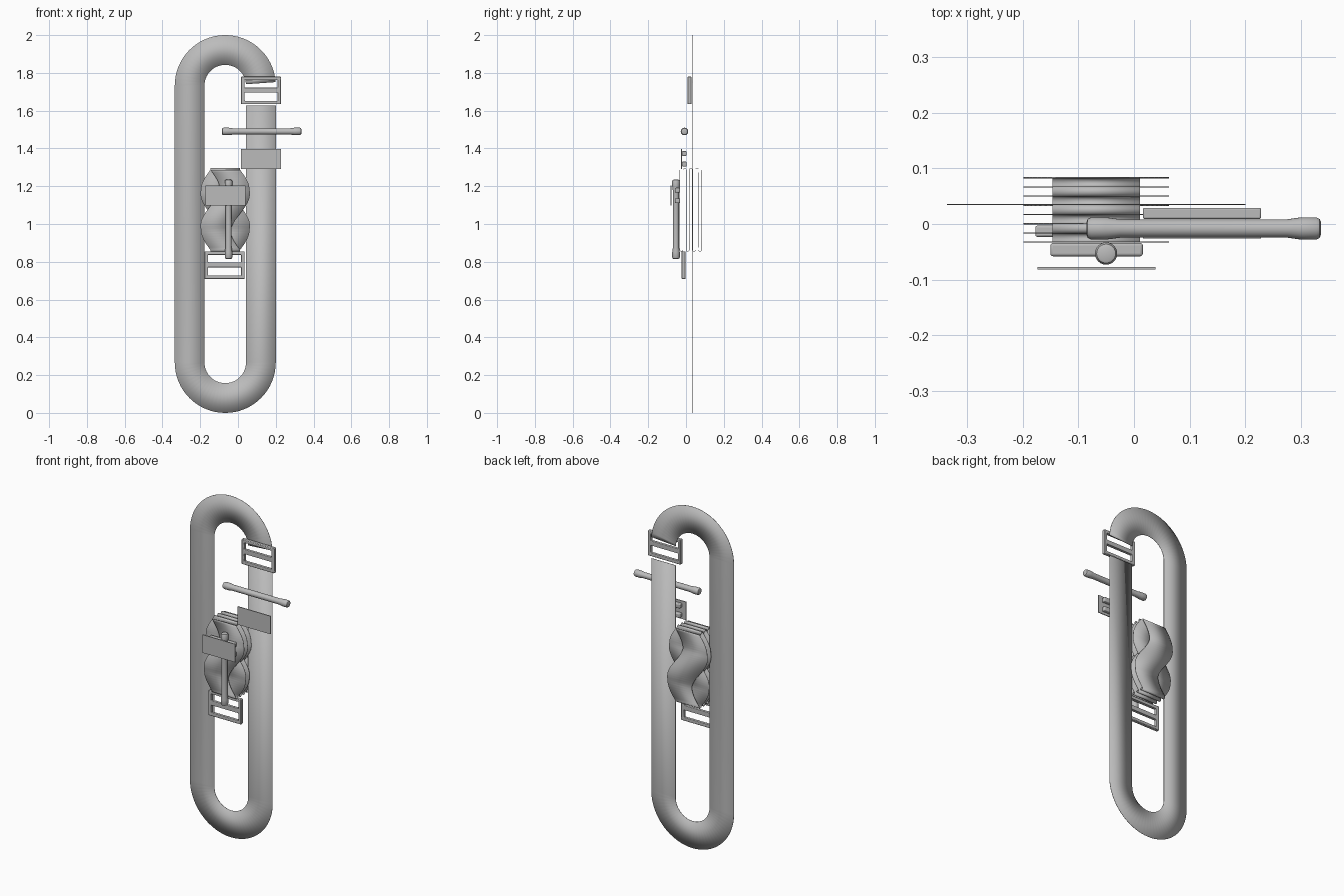
import bpy, bmesh, math
from mathutils import Vector, Matrix

old = bpy.data.objects.get("Cube")
if old:
    bpy.data.objects.remove(old, do_unlink=True)

grey = bpy.data.materials.new("plain_grey")
grey.use_nodes = True
GREY = (0.5, 0.5, 0.5, 1)
grey.diffuse_color = GREY
grey.node_tree.nodes["Principled BSDF"].inputs["Base Color"].default_value = GREY

CX = -0.0675      # centre line of the webbing loop
HALF = 0.0785     # half the webbing width


def finish(name, bm, smooth=True):
    bmesh.ops.recalc_face_normals(bm, faces=bm.faces)
    me = bpy.data.meshes.new(name)
    bm.to_mesh(me)
    bm.free()
    me.materials.append(grey)
    ob = bpy.data.objects.new(name, me)
    bpy.context.scene.collection.objects.link(ob)
    if smooth:
        bpy.ops.object.select_all(action='DESELECT')
        ob.select_set(True)
        bpy.context.view_layer.objects.active = ob
        bpy.ops.object.shade_smooth_by_angle(angle=math.radians(40))
    return ob


def ribbon(name, pairs, thickness=0.003):
    """Thin band through pairs of edge points."""
    bm = bmesh.new()
    rows = [[bm.verts.new(p) for p in pair] for pair in pairs]
    for a, b in zip(rows, rows[1:]):
        bm.faces.new((a[0], a[1], b[1], b[0]))
    ob = finish(name, bm)
    sol = ob.modifiers.new("thickness", 'SOLIDIFY')
    sol.thickness = thickness
    sol.offset = 0
    return ob


def add_box(bm, lo, hi):
    lo, hi = Vector(lo), Vector(hi)
    m = Matrix.Translation((lo + hi) / 2) @ Matrix.Diagonal((*(hi - lo), 1))
    bmesh.ops.create_cube(bm, size=1, matrix=m)


def box(name, lo, hi, bevel=0, segments=2):
    bm = bmesh.new()
    add_box(bm, lo, hi)
    ob = finish(name, bm)
    if bevel:
        b = ob.modifiers.new("bevel", 'BEVEL')
        b.width, b.segments = bevel, segments
    return ob


def rod(name, center, length, axis):
    """Round pin with thicker rounded ends."""
    h = length / 2
    half = [(0, h), (0.012, h), (0.017, h - 0.002), (0.02, h - 0.008),
            (0.02, h - 0.035), (0.0165, h - 0.06)]
    profile = half + [(r, -z) for r, z in reversed(half)]
    bm = bmesh.new()
    vs = [bm.verts.new((r, 0, z)) for r, z in profile]
    edges = [bm.edges.new(e) for e in zip(vs, vs[1:])]
    bmesh.ops.spin(bm, geom=vs + edges, cent=(0, 0, 0), axis=(0, 0, 1),
                   angle=math.tau, steps=24, use_duplicate=False)
    bmesh.ops.remove_doubles(bm, verts=bm.verts, dist=0.0001)
    rot = Matrix.Rotation(math.pi / 2, 4, 'Y') if axis == 'X' else Matrix()
    bm.transform(Matrix.Translation(center) @ rot)
    return finish(name, bm)


def buckle(name, x, y, z):
    """Rectangular frame with a middle bar; x, y, z are its low corner."""
    w, d, h, rim = 0.212, 0.02, 0.146, 0.018
    xs = [x, x + rim, x + w - rim, x + w]
    zs = [z, z + rim, z + 0.062, z + 0.088, z + h - rim, z + h]
    bm = bmesh.new()
    grid = [[bm.verts.new((a, y, c)) for c in zs] for a in xs]
    for i in range(3):
        for j in range(5):
            if i == 1 and j in (1, 3):
                continue   # the two openings
            bm.faces.new((grid[i][j], grid[i + 1][j],
                          grid[i + 1][j + 1], grid[i][j + 1]))
    res = bmesh.ops.extrude_face_region(bm, geom=bm.faces[:])
    moved = [g for g in res["geom"] if isinstance(g, bmesh.types.BMVert)]
    bmesh.ops.translate(bm, verts=moved, vec=(0, d, 0))
    ob = finish(name, bm)
    b = ob.modifiers.new("bevel", 'BEVEL')
    b.width, b.segments = 0.003, 2


# Large flat loop of webbing, open at the upper buckle
R_OUT, R_IN, LOOP_Y = 0.2675, 0.11, 0.035
low, high = R_OUT, 2 - R_OUT


def arc(cz, start, stop, n=32):
    out = []
    for i in range(n + 1):
        a = math.radians(start + (stop - start) * i / n)
        out.append([(CX + r * math.cos(a), LOOP_Y, cz + r * math.sin(a))
                    for r in (R_OUT, R_IN)])
    return out


lower_end = [[(CX + r, LOOP_Y, 1.627) for r in (R_OUT, R_IN)]]
ribbon("webbing_loop", lower_end + arc(low, 0, -180) + arc(high, 180, 4), 0.002)

# Folded webbing: wavy layers joined by half-round folds
LAYERS, STEP, BACK = 8, 0.0165, 0.083
Z0, Z1, N = 0.863, 1.287, 32


def across(x, y, z, half=HALF):
    return [(x - half, y, z), (x + half, y, z)]


path = []
for k in range(LAYERS):
    y = BACK - k * STEP
    side = 1 if k % 2 == 0 else -1
    # even layers run from top to bottom, odd layers back up
    for i in range(N + 1):
        t = i / N if side < 0 else 1 - i / N
        x = CX + side * 0.05 * math.sin(math.tau * t)
        wide = 1 + 0.2 * max(0, -math.cos(math.tau * t))
        path.append(across(x, y, Z0 + (Z1 - Z0) * t, HALF * wide))
    if k < LAYERS - 1:
        for i in range(1, 8):
            a = math.pi * i / 8
            z = Z0 if side > 0 else Z1
            path.append(across(CX, y - STEP / 2 + STEP / 2 * math.cos(a),
                               z - side * STEP / 2 * math.sin(a)))
ribbon("folded_webbing", path, 0.002)

# Frame buckles
buckle("upper_buckle", 0.016, 0.009, 1.634)
buckle("lower_buckle", -0.177, -0.023, 0.709)

# Pins
rod("upper_pin", (0.125, -0.008, 1.49), 0.42, 'X')
rod("lower_pin", (-0.05, -0.053, 1.025), 0.42, 'Z')

# Clips: a cover plate with two rounded bars behind it
for name, x, z, plate_y, bar_y in (("upper_clip", 0.016, 1.292, -0.026, -0.021),
                                   ("lower_clip", -0.173, 1.098, -0.082, -0.058)):
    box(name + "_plate", (x, plate_y, z), (x + 0.212, plate_y + 0.005, z + 0.106))
    for part, dz in (("bottom", 0.012), ("top", 0.068)):
        box(f"{name}_{part}_bar", (x + 0.023, bar_y, z + dz),
            (x + 0.189, bar_y + 0.024, z + dz + 0.026), 0.005, 3)
